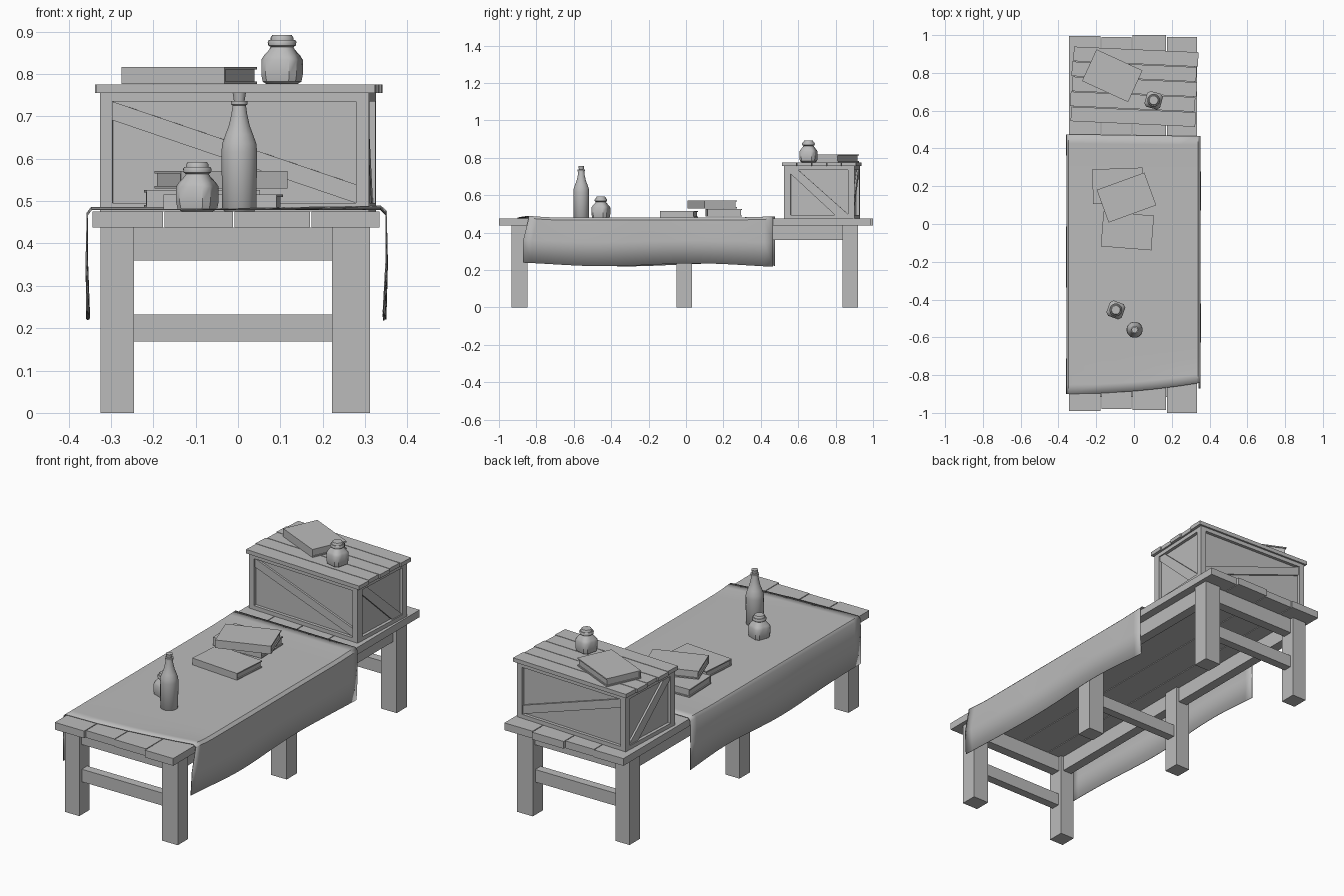
import bpy, bmesh, math
from mathutils import Matrix, Vector

cube = bpy.data.objects.get("Cube")
if cube:
    bpy.data.objects.remove(cube, do_unlink=True)

GREY = (0.5, 0.5, 0.5, 1)
mat = bpy.data.materials.new("plain_grey")
mat.use_nodes = True
mat.diffuse_color = GREY
shader = next(n for n in mat.node_tree.nodes if n.type == 'BSDF_PRINCIPLED')
shader.inputs["Base Color"].default_value = GREY


def finish(name, bm, base=None, smooth=False):
    """Turn a bmesh into an object placed by the base matrix."""
    if base:
        bm.transform(base)
    bmesh.ops.recalc_face_normals(bm, faces=bm.faces)
    mesh = bpy.data.meshes.new(name)
    bm.to_mesh(mesh)
    bm.free()
    mesh.materials.append(mat)
    obj = bpy.data.objects.new(name, mesh)
    bpy.context.collection.objects.link(obj)
    if smooth:
        bpy.ops.object.select_all(action='DESELECT')
        obj.select_set(True)
        bpy.context.view_layer.objects.active = obj
        bpy.ops.object.shade_smooth_by_angle(angle=math.radians(40))
    return obj


def box(name, x, y, z, base=None):
    """Box from (min, max) pairs on each axis."""
    bm = bmesh.new()
    bmesh.ops.create_cube(bm, size=1)
    for v in bm.verts:
        v.co = [lo + (hi - lo) * (c + 0.5) for c, (lo, hi) in zip(v.co, (x, y, z))]
    return finish(name, bm, base)


def place(x, y, z, degrees):
    return Matrix.Translation((x, y, z)) @ Matrix.Rotation(math.radians(degrees), 4, 'Z')


def lathe(name, rings, base, sides=16):
    """Stack of (radius, height, squareness) rings, closed at both ends."""
    bm = bmesh.new()
    loops = []
    for r, z, square in rings:
        loop = []
        for i in range(sides):
            a = 2 * math.pi * (i + 0.5) / sides
            c, s = math.cos(a), math.sin(a)
            k = r * (1 - square + square * min(1 / max(abs(c), abs(s)), 1.27))
            loop.append(bm.verts.new((k * c, k * s, z)))
        loops.append(loop)
    for a, b in zip(loops, loops[1:]):
        for i in range(sides):
            j = (i + 1) % sides
            bm.faces.new((a[i], a[j], b[j], b[i]))
    bm.faces.new(loops[0])
    bm.faces.new(loops[-1])
    return finish(name, bm, base, smooth=True)


# Table top planks
edges = (-0.345, -0.175, -0.01, 0.172, 0.336)
ends = ((-0.99, 0.995), (-0.98, 0.99), (-0.985, 1.0), (-1.0, 0.99))
for i, end in enumerate(ends):
    box(f"table_plank_{i + 1}", (edges[i] + 0.002, edges[i + 1] - 0.002), end, (0.438, 0.475))

# Legs with cross stretchers
for label, y in (("front", -0.89), ("middle", -0.01), ("back", 0.878)):
    box(f"{label}_right_leg", (-0.325, -0.245), (y - 0.042, y + 0.042), (0, 0.438))
    box(f"{label}_left_leg", (0.222, 0.312), (y - 0.042, y + 0.042), (0, 0.438))
    box(f"{label}_stretcher", (-0.25, 0.23), (y - 0.022, y + 0.022), (0.168, 0.232))

# Aprons under the top
for label, y in (("front", -0.89), ("back", 0.878)):
    box(f"{label}_apron", (-0.25, 0.23), (y - 0.025, y + 0.025), (0.36, 0.438))
for label, x in (("right", -0.285), ("left", 0.267)):
    box(f"{label}_rail", (x - 0.025, x + 0.025), (-0.87, 0.86), (0.36, 0.438))

# Cloth draped over the table, with wavy hems and a turned-up front corner
bm = bmesh.new()
section = [(-0.354, 0.0), (-0.357, 0.5), (-0.356, 0.95), (-0.346, 1.0), (-0.17, 1.0), (0.0, 1.0),
           (0.12, 1.0), (0.24, 1.0), (0.337, 1.0), (0.35, 0.95), (0.351, 0.5), (0.346, 0.0)]
STEPS = 28
rows = []
for j in range(STEPS + 1):
    t = j / STEPS
    row = []
    for x, h in section:
        side = (x + 0.355) / 0.71
        front = -0.9 + 0.06 * side ** 2 - (0.03 if h < 0.9 and x > 0 else 0)
        back = 0.475 - 0.01 * side
        y = front + (back - front) * t
        hem = 0.232 + 0.009 * math.sin(y * 6 + 0.8 + x) - 0.008 * t
        z = hem + (0.48 - hem) * h
        if h > 0.9:
            z += 0.012 * max(0, 1 - t * 12) * max(0, side - 0.3) + 0.005 * max(0, t * 8 - 7)
        else:
            x += 0.003 * math.sin(y * 9) * (1 - h)
        row.append(bm.verts.new((x, y, z)))
    rows.append(row)
for a, b in zip(rows, rows[1:]):
    for i in range(len(section) - 1):
        bm.faces.new((a[i], a[i + 1], b[i + 1], b[i]))
cloth = finish("table_cloth", bm, smooth=True)
thick = cloth.modifiers.new("thickness", 'SOLIDIFY')
thick.thickness = 0.003
thick.offset = 0

# Crate: inset panels, frame, braces and lid
crate = place(0, 0.727, 0.475, -2.6)
HX, HY, H, RAIL = 0.318, 0.188, 0.28, 0.02
box("crate_core", (-HX + 0.016, HX - 0.016), (-HY + 0.016, HY - 0.016), (0.002, H - 0.002), crate)
for sx in (-1, 1):
    for sy in (-1, 1):
        box("crate_post", sorted((sx * HX, sx * (HX - 0.03))),
            sorted((sy * HY, sy * (HY - 0.035))), (0, H), crate)
for z in (0, H - RAIL):
    for s in (-1, 1):
        box("crate_long_rail", (-HX + 0.03, HX - 0.03),
            sorted((s * HY, s * (HY - 0.02))), (z, z + RAIL), crate)
        box("crate_short_rail", sorted((s * HX, s * (HX - 0.02))),
            (-HY + 0.035, HY - 0.035), (z, z + RAIL), crate)


def brace(name, outline, to_point, near, far):
    """Flat board with the given outline, between two depths."""
    bm = bmesh.new()
    a, b = ([bm.verts.new(to_point(u, z, d)) for u, z in outline] for d in (near, far))
    bm.faces.new(a)
    bm.faces.new(b)
    for i in range(len(a)):
        j = (i + 1) % len(a)
        bm.faces.new((a[i], a[j], b[j], b[i]))
    finish(name, bm, crate)


w, d, top = HX - 0.03, HY - 0.035, H - RAIL
long_board = ((-w, top), (w, RAIL + 0.044), (w, RAIL), (-w, top - 0.044))
short_board = ((-d, top), (-d + 0.04, top), (d, RAIL + 0.004),
               (d, RAIL), (d - 0.07, RAIL), (-d, top - 0.022))
for s in (-1, 1):
    brace("crate_long_brace", long_board, lambda u, z, k: (u, s * k, z), HY - 0.018, HY - 0.006)
    brace("crate_short_brace", short_board, lambda u, z, k: (s * k, u, z), HX - 0.018, HX - 0.006)

BOARDS = 5
for i in range(BOARDS):
    y = -0.199 + 0.398 * i / BOARDS
    shift = 0.003 * (-1) ** i
    box(f"crate_lid_board_{i + 1}", (-0.33 + shift, 0.33 + shift),
        (y + 0.0015, y + 0.398 / BOARDS - 0.0015), (H, H + 0.02), crate)


# Books: two covers, spine and recessed pages
def book(label, x, y, z, angle, height=0.041):
    base = place(x, y, z, angle)
    hx, hy, c = 0.134, 0.092, 0.006
    box(f"{label}_lower_cover", (-hx, hx), (-hy, hy), (0, c), base)
    box(f"{label}_upper_cover", (-hx, hx), (-hy, hy), (height - c, height), base)
    box(f"{label}_spine", (-hx, hx), (-hy, -hy + c), (c, height - c), base)
    box(f"{label}_pages", (-hx + 0.005, hx - 0.005), (-hy + c, hy - 0.005),
        (c, height - c), base)


book("front_book", -0.035, -0.037, 0.48, -4.5, 0.036)
book("lower_book", -0.085, 0.202, 0.485, 2)
book("upper_book", -0.04, 0.14, 0.53, 20)
book("crate_book", -0.115, 0.785, 0.776, -24.6)

# Bottle with cork
bottle = place(0.003, -0.56, 0.476, 0)
lathe("bottle", [(0.036, 0, 0), (0.041, 0.006, 0), (0.043, 0.14, 0), (0.041, 0.16, 0),
                 (0.033, 0.182, 0), (0.025, 0.203, 0), (0.019, 0.23, 0), (0.016, 0.25, 0),
                 (0.020, 0.252, 0), (0.020, 0.26, 0), (0.012, 0.261, 0)], bottle)
lathe("bottle_cork", [(0.012, 0.255, 0), (0.016, 0.28, 0)], bottle)

# Square jars with round necks and stoppers
for label, x, y, z, angle in (("table", -0.096, -0.455, 0.476, -20),
                              ("crate", 0.104, 0.655, 0.776, -15)):
    base = place(x, y, z, angle)
    lathe(f"{label}_jar", [(0.032, 0, 1), (0.040, 0.006, 1), (0.043, 0.022, 1), (0.043, 0.058, 1),
                           (0.038, 0.068, 0.9), (0.031, 0.08, 0.4), (0.027, 0.088, 0),
                           (0.033, 0.092, 0), (0.034, 0.1, 0), (0.031, 0.105, 0)], base)
    lathe(f"{label}_jar_stopper", [(0.027, 0.1, 0), (0.027, 0.11, 0), (0.023, 0.116, 0)], base)
